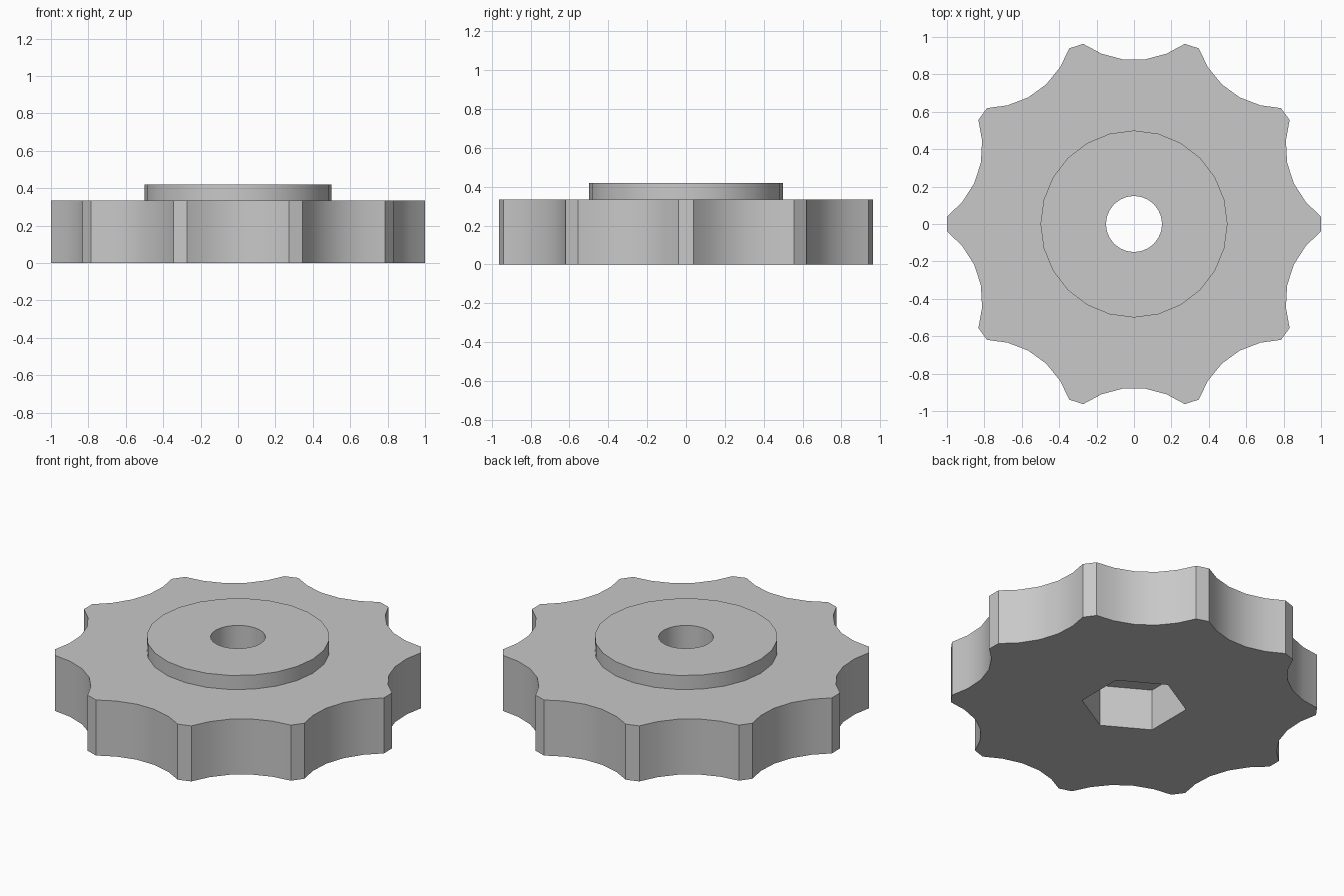
import bpy, bmesh
from math import sin, cos, radians, tau
from mathutils import Matrix

cube = bpy.data.objects.get("Cube")
if cube:
    bpy.data.objects.remove(cube, do_unlink=True)

grey = bpy.data.materials.new("plain grey")
grey.use_nodes = True
grey.diffuse_color = (0.58, 0.58, 0.58, 1)
grey.node_tree.nodes["Principled BSDF"].inputs["Base Color"].default_value = grey.diffuse_color

LOBES = 10
BODY_TOP, BOSS_TOP, POCKET_TOP = 0.335, 0.42, 0.25


def ring(radius, sides, phase=0):
    return [(radius * cos(phase + tau * i / sides), radius * sin(phase + tau * i / sides))
            for i in range(sides)]


def prism(name, outline, z0, z1):
    """Extrude a flat outline between two heights."""
    bm = bmesh.new()
    face = bm.faces.new([bm.verts.new((x, y, z0)) for x, y in outline])
    top = bmesh.ops.extrude_face_region(bm, geom=[face])["geom"]
    bmesh.ops.translate(bm, vec=(0, 0, z1 - z0),
                        verts=[v for v in top if isinstance(v, bmesh.types.BMVert)])
    bmesh.ops.recalc_face_normals(bm, faces=bm.faces)
    mesh = bpy.data.meshes.new(name)
    bm.to_mesh(mesh)
    bm.free()
    mesh.materials.append(grey)
    obj = bpy.data.objects.new(name, mesh)
    bpy.context.collection.objects.link(obj)
    return obj


def combine(target, other, operation):
    """Apply a boolean and discard the helper."""
    mod = target.modifiers.new(operation, "BOOLEAN")
    mod.operation, mod.solver, mod.object = operation, "EXACT", other
    bpy.context.view_layer.objects.active = target
    bpy.ops.object.modifier_apply(modifier=mod.name)
    bpy.data.objects.remove(other, do_unlink=True)


# Scalloped outline: a narrow flat tip, then a concave arc, per lobe
SCALLOP_CENTRE, SCALLOP_RADIUS = 1.33, 0.454
outline = []
for i in range(LOBES):
    tip = Matrix.Rotation(tau * i / LOBES, 2)
    valley = Matrix.Rotation(tau * (i + 0.5) / LOBES, 2)
    for y in (-0.039, 0.039):
        outline.append((tip @ Matrix(((1, 0), (y, 0)))).col[0])
    for step in (-22.5, -7.5, 7.5, 22.5):
        a = radians(step)
        point = Matrix(((SCALLOP_CENTRE - SCALLOP_RADIUS * cos(a), 0),
                        (SCALLOP_RADIUS * sin(a), 0)))
        outline.append((valley @ point).col[0])

# Knob body with the raised round boss
knob = prism("knob_body", outline, 0, BODY_TOP)
combine(knob, prism("boss", ring(0.5, 24), 0.3, BOSS_TOP), "UNION")

# Bolt hole and the hexagonal nut pocket underneath
combine(knob, prism("bolt_hole", ring(0.15, 24), -0.1, 0.6), "DIFFERENCE")
combine(knob, prism("nut_pocket", ring(0.288, 6, radians(30)), -0.1, POCKET_TOP), "DIFFERENCE")

# Smooth the arcs, keep the corners crisp
bpy.ops.object.select_all(action="DESELECT")
knob.select_set(True)
bpy.context.view_layer.objects.active = knob
bpy.ops.object.shade_smooth_by_angle(angle=radians(28))
